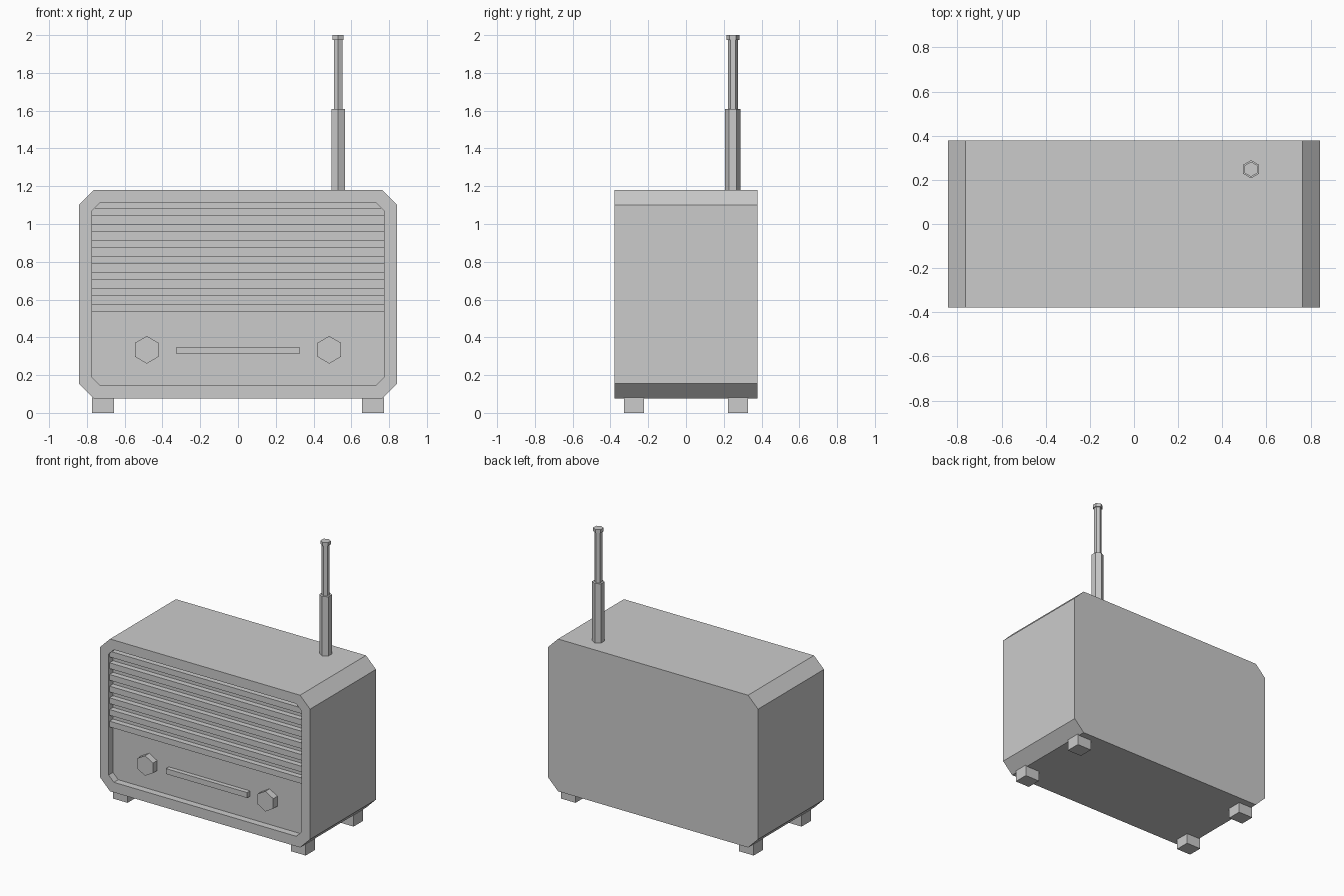
import bpy, bmesh
from math import sin, cos, pi

if "Cube" in bpy.data.objects:
    bpy.data.objects.remove(bpy.data.objects["Cube"])


def make(name, rings):
    """Skin a list of equal-length point rings and cap both ends."""
    bm = bmesh.new()
    loops = [[bm.verts.new(p) for p in ring] for ring in rings]
    n = len(loops[0])
    for a, b in zip(loops, loops[1:]):
        for i in range(n):
            j = (i + 1) % n
            bm.faces.new((a[i], a[j], b[j], b[i]))
    bm.faces.new(loops[0])
    bm.faces.new(loops[-1])
    bmesh.ops.recalc_face_normals(bm, faces=bm.faces)
    mesh = bpy.data.meshes.new(name)
    bm.to_mesh(mesh)
    bm.free()
    obj = bpy.data.objects.new(name, mesh)
    bpy.context.collection.objects.link(obj)
    return obj


def octagon(hx, z0, z1, c, y):
    """Rectangle with cut corners in the XZ plane."""
    return [(-hx + c, y, z0), (hx - c, y, z0), (hx, y, z0 + c), (hx, y, z1 - c),
            (hx - c, y, z1), (-hx + c, y, z1), (-hx, y, z1 - c), (-hx, y, z0 + c)]


def box(name, x0, x1, y0, y1, z0, z1):
    return make(name, [[(x0, y0, z), (x1, y0, z), (x1, y1, z), (x0, y1, z)]
                       for z in (z0, z1)])


def hexagon(r):
    """Six points with one pointing along the second axis."""
    return [(r * sin(i * pi / 3), r * cos(i * pi / 3)) for i in range(6)]


FRONT, FLOOR, BACK = -0.378, -0.328, 0.378

# Case with recessed front panel
make("case", [octagon(0.843, 0.075, 1.18, 0.08, BACK),
              octagon(0.843, 0.075, 1.18, 0.08, FRONT),
              octagon(0.774, 0.148, 1.11, 0.042, FRONT),
              octagon(0.774, 0.148, 1.11, 0.042, FLOOR)])

# Speaker grille slats
for i in range(7):
    z = 0.535 + i * 0.0847
    box(f"grille_slat_{i + 1}", -0.774, 0.774, FLOOR - 0.04, FLOOR + 0.01, z, z + 0.042)

# Tuning bar and knobs
box("tuning_bar", -0.326, 0.326, FLOOR - 0.033, FLOOR + 0.01, 0.311, 0.35)
for side, name in ((-1, "left_knob"), (1, "right_knob")):
    make(name, [[(side * 0.483 + u, y, 0.334 + v) for u, v in hexagon(0.073)]
                for y in (FLOOR + 0.01, FRONT + 0.002)])

# Feet
for sx in (-1, 1):
    for sy, end in ((-1, "front"), (1, "back")):
        x, y = sx * 0.715, sy * 0.275
        box(f"{end}_foot_{'left' if sx < 0 else 'right'}",
            x - 0.058, x + 0.058, y - 0.053, y + 0.053, 0, 0.082)

# Telescopic antenna
for name, r, z0, z1 in (("antenna_base", 0.041, 1.17, 1.61),
                        ("antenna_rod", 0.026, 1.60, 1.98),
                        ("antenna_tip", 0.034, 1.975, 2.0)):
    make(name, [[(0.53 + u, 0.248 + v, z) for u, v in hexagon(r)] for z in (z0, z1)])
